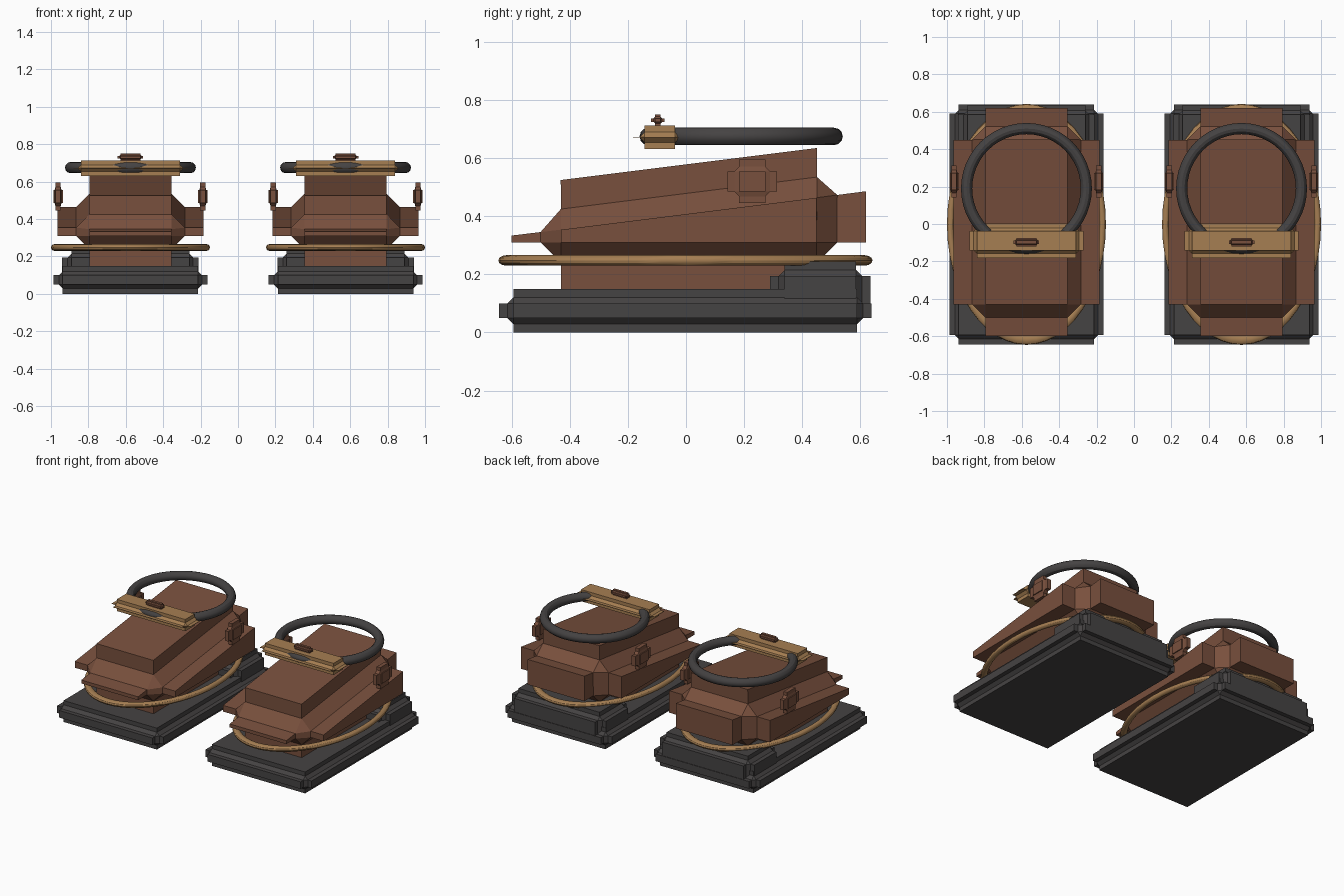
import bpy, bmesh
from mathutils import Matrix, Vector

if "Cube" in bpy.data.objects:
    bpy.data.objects.remove(bpy.data.objects["Cube"])


def material(name, rgb):
    m = bpy.data.materials.new(name)
    m.diffuse_color = (*rgb, 1)
    m.use_nodes = True
    m.node_tree.nodes["Principled BSDF"].inputs["Base Color"].default_value = m.diffuse_color
    return m


BROWN = material("brown_leather", (0.19, 0.08, 0.047))
DARK = material("dark_rubber", (0.06, 0.056, 0.056))
TAN = material("tan_trim", (0.38, 0.21, 0.085))


def finish(bm, name, mat, loc):
    bmesh.ops.recalc_face_normals(bm, faces=bm.faces)
    me = bpy.data.meshes.new(name)
    bm.to_mesh(me)
    bm.free()
    me.materials.append(mat)
    ob = bpy.data.objects.new(name, me)
    ob.location = loc
    bpy.context.collection.objects.link(ob)
    return ob


def block(name, mat, loc, half, bevel, slope=0.0, squash=1.0):
    """Box with stepped (concave) bevels; slope tilts the top along y."""
    bm = bmesh.new()
    bmesh.ops.create_cube(bm, size=2)
    for v in bm.verts:
        top = v.co.z > 0
        v.co = Vector(a * b for a, b in zip(v.co, half))
        if top:
            v.co.z += slope * v.co.y
    bmesh.ops.bevel(bm, geom=bm.edges[:], offset=bevel, offset_type='OFFSET',
                    segments=3, profile=0.0, affect='EDGES', clamp_overlap=True)
    bmesh.ops.scale(bm, vec=(squash, 1, 1), verts=bm.verts)
    return finish(bm, name, mat, loc)


def ring(name, mat, loc, rx, ry, tube):
    """Oval hoop lying flat."""
    bpy.ops.mesh.primitive_torus_add(major_segments=48, minor_segments=12,
                                     major_radius=rx, minor_radius=tube, location=loc)
    ob = bpy.context.object
    ob.name = name
    ob.data.transform(Matrix.Diagonal((1, ry / rx, 1, 1)))
    ob.data.materials.append(mat)
    bpy.ops.object.shade_smooth_by_angle()


for side, s in (("left", -1), ("right", 1)):
    x = s * 0.575
    # sole, heel cup and welt
    block(side + "_sole", DARK, (x, -0.0025, 0.075), (0.412, 0.642, 0.075), 0.05)
    block(side + "_heel_cup", DARK, (x, 0.463, 0.1475), (0.365, 0.173, 0.0975), 0.05)
    ring(side + "_welt", TAN, (x, -0.002, 0.248), 0.407, 0.617, 0.018)
    # sloping upper
    block(side + "_upper", BROWN, (x, 0.01, 0.36), (0.39, 0.61, 0.22), 0.17, slope=0.125)
    # collar ring, strap and buckle
    ring(side + "_collar", DARK, (x, 0.19, 0.675), 0.32, 0.32, 0.03)
    block(side + "_strap", TAN, (x, -0.09, 0.672), (0.305, 0.092, 0.041), 0.0395)
    block(side + "_buckle", BROWN, (x, -0.097, 0.731), (0.068, 0.023, 0.02), 0.014)
    # side tabs
    for t in (-1, 1):
        block(side + ("_outer_tab" if t == s else "_inner_tab"), BROWN,
              (x + t * 0.387, 0.228, 0.52), (0.09, 0.085, 0.075), 0.04, squash=0.28)
